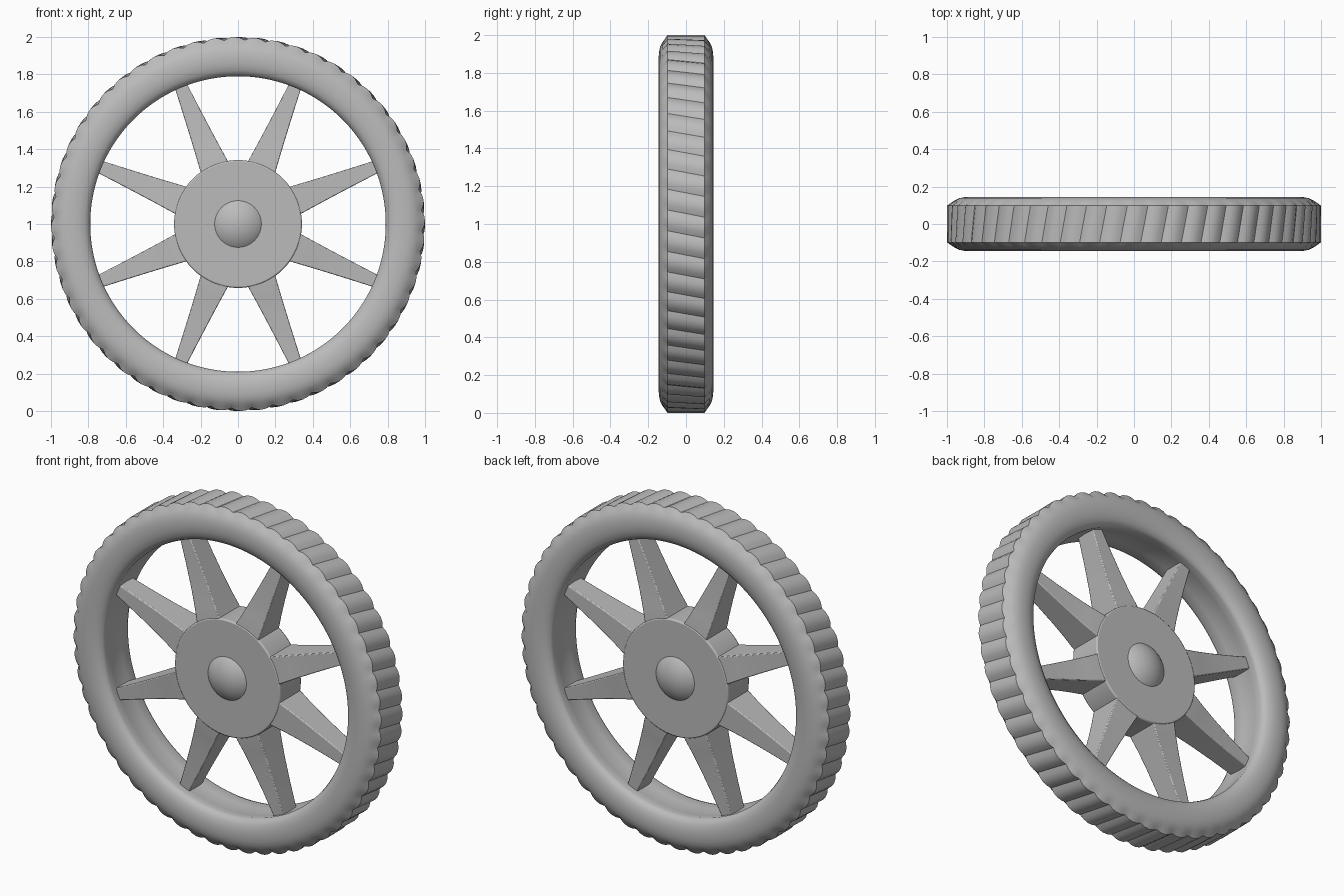
import bpy, bmesh, math
from mathutils import Matrix, Vector

if "Cube" in bpy.data.objects:
    bpy.data.objects.remove(bpy.data.objects["Cube"])

grey = bpy.data.materials.new("plain grey")
grey.use_nodes = True
grey.diffuse_color = (0.5, 0.5, 0.5, 1)
grey.node_tree.nodes["Principled BSDF"].inputs["Base Color"].default_value = (0.5, 0.5, 0.5, 1)

CENTRE = Vector((0, 0, 1))


def finish(name, bm, smooth_angle, bevel=0):
    bmesh.ops.recalc_face_normals(bm, faces=bm.faces)
    mesh = bpy.data.meshes.new(name)
    bm.to_mesh(mesh)
    bm.free()
    obj = bpy.data.objects.new(name, mesh)
    bpy.context.collection.objects.link(obj)
    obj.location = CENTRE
    mesh.materials.append(grey)
    if bevel:
        mod = obj.modifiers.new("soft edge", 'BEVEL')
        mod.width = bevel
        mod.segments = 2
        mod.limit_method = 'ANGLE'
    bpy.ops.object.select_all(action='DESELECT')
    obj.select_set(True)
    bpy.context.view_layer.objects.active = obj
    bpy.ops.object.shade_smooth_by_angle(angle=math.radians(smooth_angle))
    return obj


def bridge(bm, rings, closed):
    n = len(rings[0])
    pairs = list(zip(rings, rings[1:]))
    if closed:
        pairs.append((rings[-1], rings[0]))
    for a, b in pairs:
        for i in range(n):
            j = (i + 1) % n
            bm.faces.new((a[i], a[j], b[j], b[i]))


# Tyre: a rounded section swept round the axle, with slanted tread grooves
half = [(0.80, 0.0), (0.797, 0.05), (0.79, 0.10), (0.797, 0.118), (0.82, 0.134),
        (0.85, 0.142), (0.88, 0.145), (0.91, 0.143), (0.935, 0.138), (0.96, 0.126),
        (0.98, 0.112), (1.0, 0.098), (1.0, 0.05), (1.0, 0.0)]
section = half + [(r, -y) for r, y in half[-2:0:-1]]
TEETH = 56
GROOVE = [0.016, 0.004, 0.0, 0.004]
steps = TEETH * len(GROOVE)
bm = bmesh.new()
rings = []
for s in range(steps):
    dip = GROOVE[s % len(GROOVE)]
    ring = []
    for r, y in section:
        depth = dip if r > 0.99 else dip * 0.6 if r > 0.97 else 0
        a = math.tau * (s + 2) / steps + 0.2 * y
        rr = r - depth
        ring.append(bm.verts.new((rr * math.sin(a), y, rr * math.cos(a))))
    rings.append(ring)
bridge(bm, rings, True)
finish("tyre", bm, 35)

# Hub disc
bm = bmesh.new()
bmesh.ops.create_cone(bm, cap_ends=True, segments=64, radius1=0.342, radius2=0.342,
                      depth=0.2, matrix=Matrix.Rotation(math.pi / 2, 4, 'X'))
finish("hub", bm, 35, 0.008)

# Hub caps: one flattened ball showing as a dome on both faces
bm = bmesh.new()
bmesh.ops.create_uvsphere(bm, u_segments=48, v_segments=24, radius=1)
bmesh.ops.scale(bm, vec=(0.175, 0.175, 0.143), verts=bm.verts)
bmesh.ops.rotate(bm, matrix=Matrix.Rotation(math.pi / 2, 3, 'X'), verts=bm.verts)
finish("hub_caps", bm, 60)

# Spokes: tapered in width and depth, (radius, half width, half depth)
stations = [(0.29, 0.083, 0.099), (0.345, 0.077, 0.097), (0.42, 0.069, 0.086),
            (0.52, 0.059, 0.076), (0.66, 0.046, 0.067), (0.81, 0.033, 0.061)]
for k in range(8):
    bm = bmesh.new()
    turn = Matrix.Rotation(math.tau * (k + 0.5) / 8, 3, 'Y')
    rings = [[bm.verts.new(turn @ Vector((sx * w, sy * d, r)))
              for sx, sy in ((-1, -1), (1, -1), (1, 1), (-1, 1))]
             for r, w, d in stations]
    bridge(bm, rings, False)
    bm.faces.new(rings[0])
    bm.faces.new(rings[-1])
    finish(f"spoke_{k + 1}", bm, 35, 0.005)
